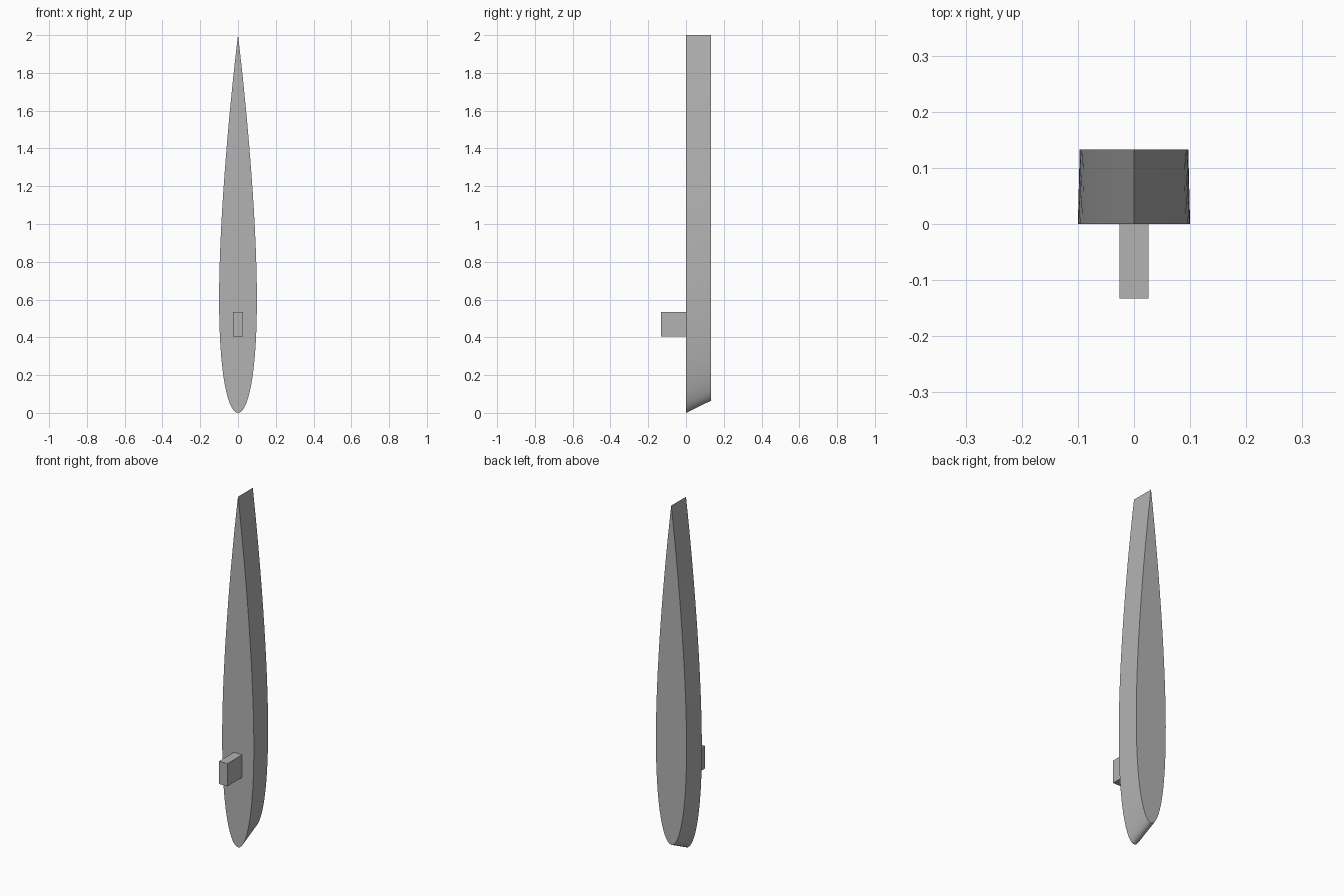
import bpy, bmesh, math

if "Cube" in bpy.data.objects:
    bpy.data.objects.remove(bpy.data.objects["Cube"])

grey = bpy.data.materials.new("plain grey")
grey.diffuse_color = (0.45, 0.45, 0.45, 1)
grey.use_nodes = True
grey.node_tree.nodes["Principled BSDF"].inputs["Base Color"].default_value = grey.diffuse_color


def finish(name, bm):
    bmesh.ops.recalc_face_normals(bm, faces=bm.faces)
    mesh = bpy.data.meshes.new(name)
    bm.to_mesh(mesh)
    bm.free()
    mesh.materials.append(grey)
    obj = bpy.data.objects.new(name, mesh)
    bpy.context.collection.objects.link(obj)
    return obj


def half_thickness(t):
    # symmetric teardrop section, 10 percent thick, closed trailing edge
    return 0.5 * (0.2969 * math.sqrt(t) - 0.126 * t - 0.3516 * t**2
                  + 0.2843 * t**3 - 0.1036 * t**4)


def section(y, nose):
    # chord runs from the rounded nose up to the sharp tip at z = 2
    chord, n = 2 - nose, 40
    ts = [(1 - math.cos(math.pi * i / n)) / 2 for i in range(n + 1)]
    right = [(chord * half_thickness(t), y, nose + chord * t) for t in ts[:-1]]
    left = [(-x, y, z) for x, y, z in reversed(right[1:])]
    return right + [(0, y, 2)] + left


# Blade: teardrop section lofted to a slightly shorter one at the back
bm = bmesh.new()
front = [bm.verts.new(p) for p in section(0, 0)]
back = [bm.verts.new(p) for p in section(0.133, 0.065)]
bm.faces.new(front)
bm.faces.new(back)
count = len(front)
for i in range(count):
    j = (i + 1) % count
    bm.faces.new((front[i], front[j], back[j], back[i]))
blade = finish("blade", bm)
bpy.context.view_layer.objects.active = blade
blade.select_set(True)
bpy.ops.object.shade_smooth_by_angle(angle=math.radians(30))

# Peg: rectangular block standing out of the front face
bm = bmesh.new()
bmesh.ops.create_cube(bm, size=1)
bmesh.ops.scale(bm, vec=(0.052, 0.133, 0.13), verts=bm.verts)
bmesh.ops.translate(bm, vec=(0, -0.0665, 0.47), verts=bm.verts)
finish("mounting_peg", bm)
